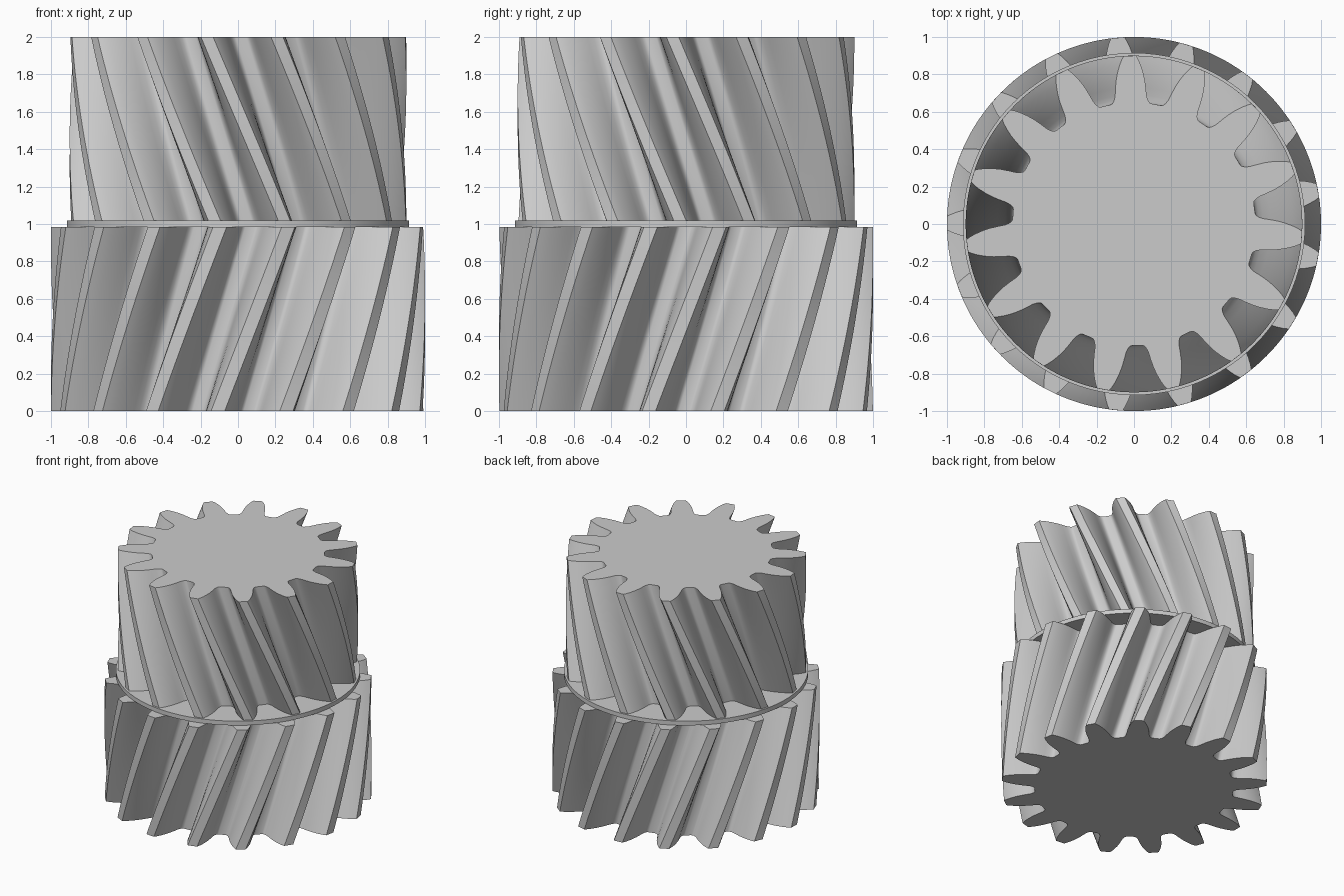
import bpy, bmesh, math

cube = bpy.data.objects.get("Cube")
if cube:
    bpy.data.objects.remove(cube, do_unlink=True)

steel = bpy.data.materials.new("light grey steel")
steel.use_nodes = True
GREY = (0.6, 0.6, 0.6, 1.0)
steel.diffuse_color = GREY
steel.node_tree.nodes["Principled BSDF"].inputs["Base Color"].default_value = GREY


def finish(bm, name):
    bmesh.ops.recalc_face_normals(bm, faces=bm.faces)
    mesh = bpy.data.meshes.new(name)
    bm.to_mesh(mesh)
    bm.free()
    mesh.materials.append(steel)
    obj = bpy.data.objects.new(name, mesh)
    bpy.context.collection.objects.link(obj)
    bpy.ops.object.select_all(action='DESELECT')
    bpy.context.view_layer.objects.active = obj
    obj.select_set(True)
    bpy.ops.object.shade_smooth_by_angle(angle=math.radians(32))


def helical_prism(name, outline, z0, z1, start, twist, layers):
    """Stack turned copies of a polar outline and bridge them."""
    bm = bmesh.new()
    rings = []
    for i in range(layers + 1):
        t = i / layers
        z = z0 + (z1 - z0) * t
        turn = start + twist * t
        ring = []
        for r, a in outline:
            ang = math.radians(a + turn)
            ring.append(bm.verts.new((r * math.cos(ang), r * math.sin(ang), z)))
        rings.append(ring)
    n = len(outline)
    for low, high in zip(rings, rings[1:]):
        for k in range(n):
            j = (k + 1) % n
            bm.faces.new((low[k], low[j], high[j], high[k]))
    bm.faces.new(rings[0][::-1])
    bm.faces.new(rings[-1])
    finish(bm, name)


def gear_outline(teeth, flank):
    """Mirror one tooth flank (radius, half angle) and repeat it round the rim."""
    tooth = [(r, -a) for r, a in flank] + [(r, a) for r, a in reversed(flank)]
    pitch = 360 / teeth
    return [(r, a + k * pitch) for k in range(teeth) for r, a in tooth]


# Tooth flanks, from the rounded root to the flat tip
large_flank = [(0.75, 8.6), (0.754, 7.8), (0.766, 7.0), (0.785, 6.4), (0.82, 5.9),
               (0.86, 5.35), (0.9, 4.65), (0.94, 3.8), (0.975, 2.9), (1.0, 2.1)]
small_flank = [(0.65, 9.6), (0.654, 8.7), (0.667, 7.8), (0.69, 7.0), (0.73, 6.4),
               (0.77, 5.75), (0.81, 4.9), (0.85, 3.85), (0.88, 2.9), (0.9, 2.1)]

# Lower and upper gears, with opposite helices
helical_prism("large_gear", gear_outline(17, large_flank), 0, 0.985, 9.7, 21.8, 16)
helical_prism("small_gear", gear_outline(15, small_flank), 1.02, 2, 45.9, -26.5, 16)

# Thin round plate between the gears
disc = [(0.915, a * 3.75) for a in range(96)]
helical_prism("divider_plate", disc, 0.985, 1.02, 0, 0, 1)
